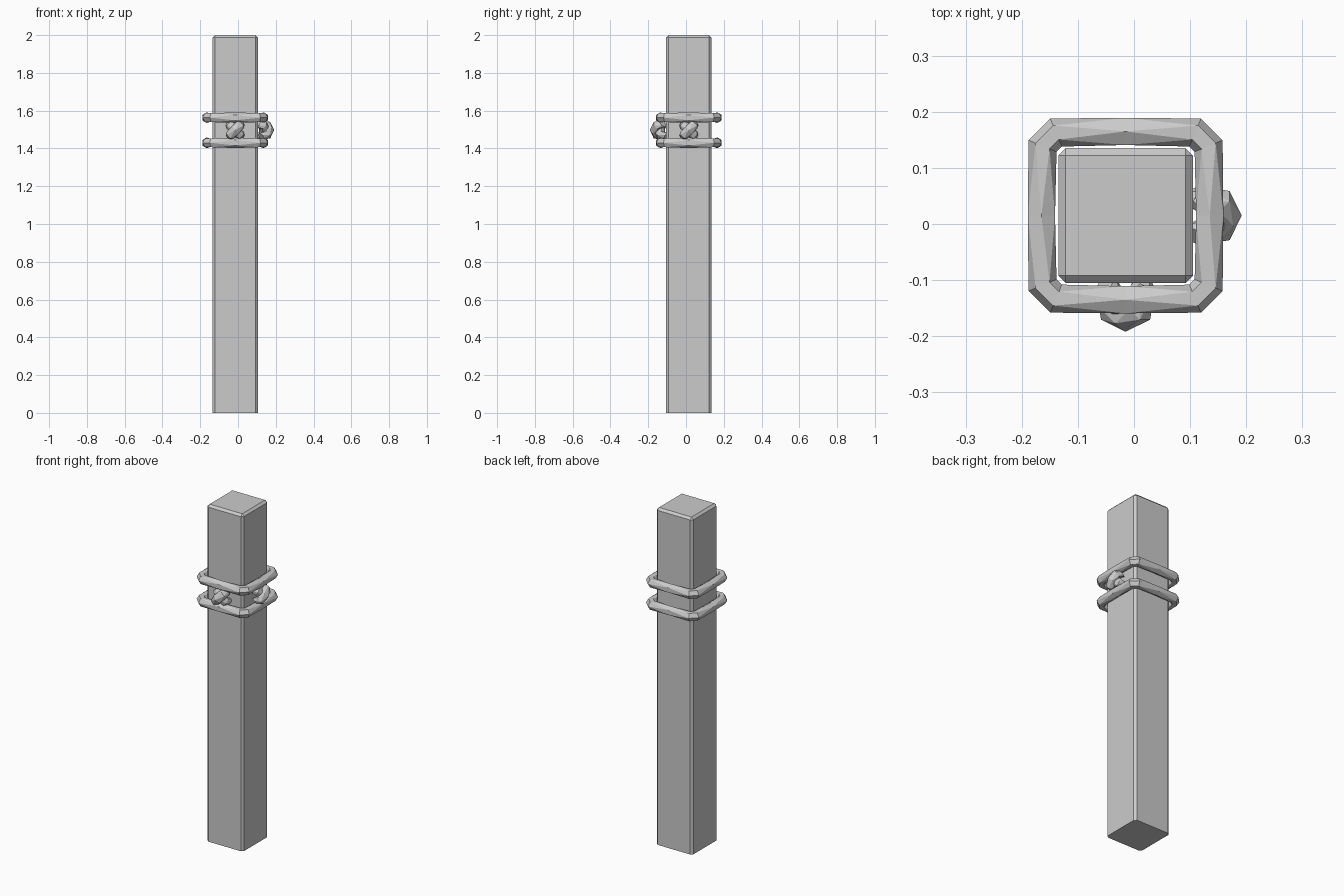
import bpy, bmesh, math
from mathutils import Vector, Matrix

if "Cube" in bpy.data.objects:
    bpy.data.objects.remove(bpy.data.objects["Cube"])

CX, CY = -0.015, 0.015
SIDES = 6
mat = bpy.data.materials.new("plain grey")
mat.diffuse_color = (0.6, 0.6, 0.6, 1)
mat.use_nodes = True
mat.node_tree.nodes["Principled BSDF"].inputs["Base Color"].default_value = mat.diffuse_color


def finish(bm, name):
    bmesh.ops.recalc_face_normals(bm, faces=bm.faces)
    me = bpy.data.meshes.new(name)
    bm.to_mesh(me)
    bm.free()
    me.materials.append(mat)
    ob = bpy.data.objects.new(name, me)
    bpy.context.collection.objects.link(ob)
    return ob


def tube(name, sections, closed):
    """Faceted rope; sections = (centre, axis u, axis v, radius, half-step twist)."""
    bm = bmesh.new()
    rings = []
    for c, u, v, r, half in sections:
        ring = []
        for k in range(SIDES):
            a = (k + 0.5 * half) * math.tau / SIDES
            ring.append(bm.verts.new(c + (u * math.cos(a) + v * math.sin(a)) * r))
        rings.append(ring)
    n = len(rings)
    for i in range(n if closed else n - 1):
        j = (i + 1) % n
        A, B, ha, hb = rings[i], rings[j], sections[i][4], sections[j][4]
        if ha and not hb:
            A, B = B, A
        for k in range(SIDES):
            m = (k + 1) % SIDES
            if ha == hb:
                bm.faces.new((A[k], A[m], B[m], B[k]))
            else:
                bm.faces.new((A[k], A[m], B[k]))
                bm.faces.new((B[k], B[m], A[m]))
    if not closed:
        bm.faces.new(rings[0])
        bm.faces.new(rings[-1])
    return finish(bm, name)


# square post, chamfered on the upright and top edges
bm = bmesh.new()
bmesh.ops.create_cube(bm, size=1, matrix=Matrix.Translation((CX, CY, 1)) @ Matrix.Diagonal((0.24, 0.24, 2, 1)))
edges = [e for e in bm.edges if max(v.co.z for v in e.verts) > 1]
bmesh.ops.bevel(bm, geom=edges, offset=0.013, segments=1, affect='EDGES')
finish(bm, "post")

# two rope bands around the post
up = Vector((0, 0, 1))
for name, z in (("lower_band", 1.43), ("upper_band", 1.563)):
    secs = []
    for q in range(4):
        rot = Matrix.Rotation(q * math.pi / 2, 3, 'Z')
        for y, ang, r, half in ((-0.124, -22.5, 0.027, 0), (0, 0, 0.028, 1), (0.124, 22.5, 0.027, 0)):
            a = math.radians(ang)
            x = 0.148 if not half else 0.15
            c = rot @ Vector((x, y, 0)) + Vector((CX, CY, z))
            secs.append((c, rot @ Vector((math.cos(a), math.sin(a), 0)), up, r, half))
    tube(name, secs, True)

# crossed rope knots on the front and right faces
for face, turn in (("front", -math.pi / 2), ("right", 0)):
    rot = Matrix.Rotation(turn, 3, 'Z')
    for part, tilt, out in (("over", 45, 0.177), ("under", -45, 0.157)):
        t = math.radians(tilt)
        along = Vector((0, math.cos(t), math.sin(t)))
        secs = []
        for s, drop, r, half in ((-0.048, 0.04, 0.02, 0), (-0.036, 0.01, 0.026, 1), (0, 0, 0.03, 0),
                                 (0.036, 0.01, 0.026, 1), (0.048, 0.04, 0.02, 0)):
            c = rot @ (Vector((out - drop, 0, 0)) + along * s) + Vector((CX, CY, 1.497))
            lean = math.copysign(0.7, s) if s else 0
            u = (Vector((1, 0, 0)) + along * lean).normalized()
            w = u.cross(Vector((0, -math.sin(t), math.cos(t))))
            v = Vector((0, -math.sin(t), math.cos(t)))
            secs.append((c, rot @ u, rot @ v, r, half))
        tube(face + "_knot_" + part, secs, False)
